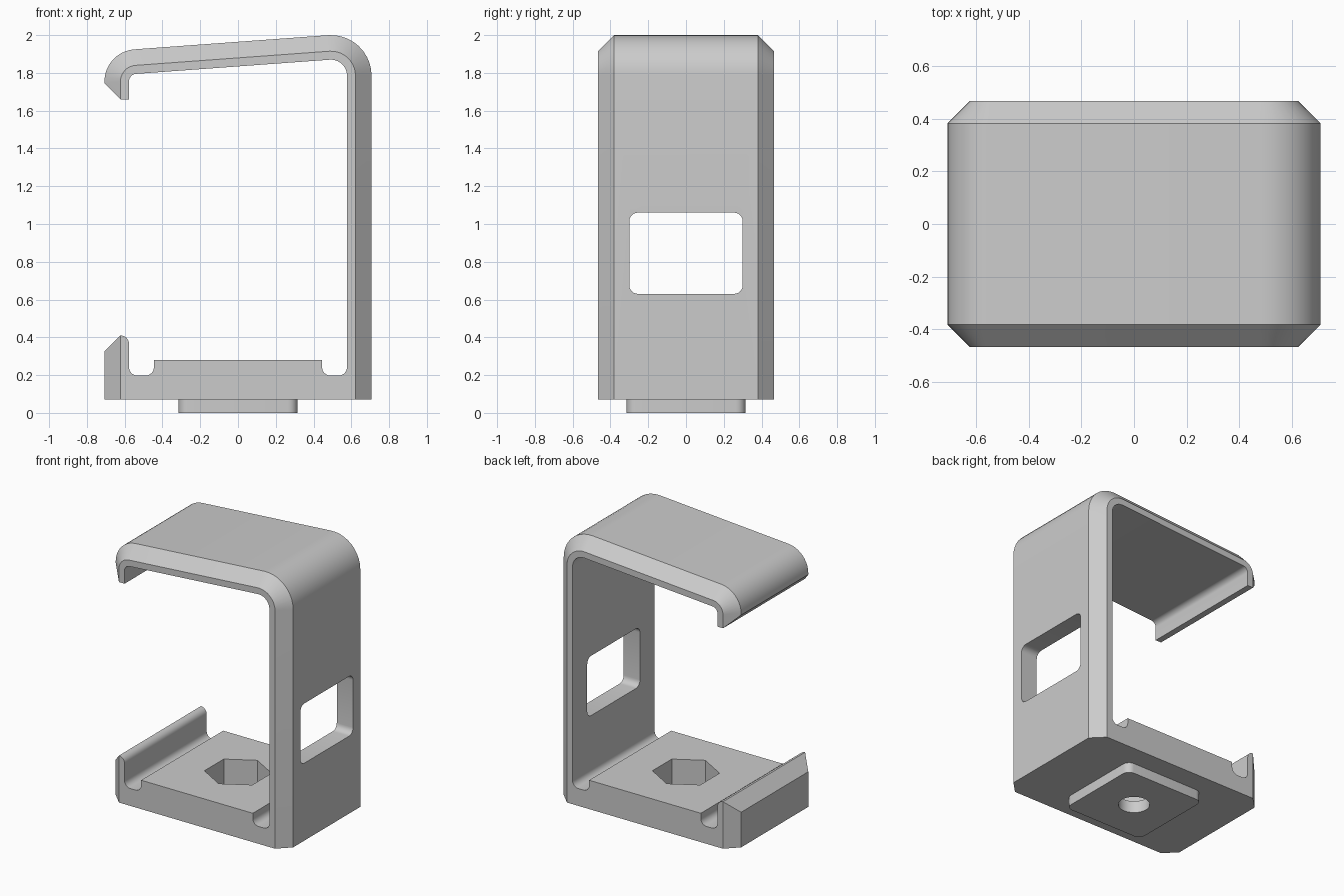
import bpy, bmesh
from math import radians, cos, sin, asin, hypot, atan2
from mathutils import Vector

if "Cube" in bpy.data.objects:
    bpy.data.objects.remove(bpy.data.objects["Cube"])

HALF_W, HALF_D, CHAMFER, WALL, BASE_Z = 0.707, 0.467, 0.085, 0.13, 0.072

grey = bpy.data.materials.new("plain grey")
grey.use_nodes = True
grey.diffuse_color = (0.6, 0.6, 0.6, 1)
grey.node_tree.nodes["Principled BSDF"].inputs["Base Color"].default_value = (0.6, 0.6, 0.6, 1)


def arc(cx, cy, r, start, end, steps=10):
    angles = [radians(start + (end - start) * i / steps) for i in range(steps + 1)]
    return [(cx + r * cos(a), cy + r * sin(a)) for a in angles]


def rounded_rect(w, h, r, cy=0):
    pts = []
    for sx, sy, a in ((1, 1, 0), (-1, 1, 90), (-1, -1, 180), (1, -1, 270)):
        pts += arc(sx * (w / 2 - r), cy + sy * (h / 2 - r), r, a, a + 90, 6)
    return pts


def loft(name, rings):
    """Skin matching closed rings of 3D points and cap both ends."""
    bm = bmesh.new()
    loops = [[bm.verts.new(p) for p in ring] for ring in rings]
    n = len(loops[0])
    for a, b in zip(loops, loops[1:]):
        for i in range(n):
            j = (i + 1) % n
            bm.faces.new((a[i], a[j], b[j], b[i]))
    bm.faces.new(loops[0])
    bm.faces.new(loops[-1])
    bmesh.ops.remove_doubles(bm, verts=bm.verts, dist=1e-5)
    bmesh.ops.recalc_face_normals(bm, faces=bm.faces)
    mesh = bpy.data.meshes.new(name)
    bm.to_mesh(mesh)
    bm.free()
    mesh.materials.append(grey)
    obj = bpy.data.objects.new(name, mesh)
    bpy.context.collection.objects.link(obj)
    return obj


def prism_z(name, pts, z0, z1):
    return loft(name, [[(x, y, z) for x, y in pts] for z in (z0, z1)])


def activate(obj):
    bpy.ops.object.select_all(action='DESELECT')
    obj.select_set(True)
    bpy.context.view_layer.objects.active = obj


def cut(obj, cutter):
    activate(obj)
    mod = obj.modifiers.new("cut", 'BOOLEAN')
    mod.operation, mod.solver, mod.object = 'DIFFERENCE', 'EXACT', cutter
    bpy.ops.object.modifier_apply(modifier=mod.name)
    bpy.data.objects.remove(cutter)


# Corner centres and outer radii of the roof bends
R_RAD, L_RAD = 0.215, 0.17
rx, rz = HALF_W - R_RAD, 1.785
lx, lz = -HALF_W + L_RAD, 1.755
tilt = 90 + (asin((R_RAD - L_RAD) / hypot(rx - lx, rz - lz)) + atan2(rz - lz, rx - lx)) * 57.29578


def outline(inset):
    """Closed C-shaped section; only its outer side moves by the inset."""
    w = HALF_W - inset
    inner = HALF_W - WALL
    slope = CHAMFER - inset
    pts = [(w, BASE_Z)]
    pts += arc(rx, rz, R_RAD - inset, 0, tilt)
    pts += arc(lx, lz, L_RAD - inset, tilt, 180)
    # hooked tip of the roof
    pts += [(-w, 1.66 + slope), (CHAMFER - HALF_W, 1.66), (-inner, 1.66)]
    # inside of roof and wall
    pts += arc(lx, lz, L_RAD - WALL, 180, tilt)
    pts += arc(rx, rz, R_RAD - WALL, tilt, 0)
    # two grooves beside the raised platform
    groove = 0.445
    for a, b in ((inner, groove), (-groove, -inner)):
        if a < 0:
            pts.append((a, 0.28))
        pts += arc(a - 0.045, 0.242, 0.045, 0, -90, 6)
        pts += arc(b + 0.045, 0.242, 0.045, -90, -180, 6)
        if b > 0:
            pts.append((b, 0.28))
    # lip of the base
    pts += arc(-inner - 0.045, 0.365, 0.045, 0, 90, 6)
    pts += [(-w, 0.41 - slope), (-w, BASE_Z)]
    return pts


# Bracket body with bevelled front and back rims
rings = []
for y, inset in ((-HALF_D, CHAMFER), (CHAMFER - HALF_D, 0), (HALF_D - CHAMFER, 0), (HALF_D, CHAMFER)):
    rings.append([(x, y, z) for x, z in outline(inset)])
bracket = loft("bracket_body", rings)

# Foot pad under the base
foot = prism_z("foot_pad", rounded_rect(0.63, 0.63, 0.05), 0, BASE_Z)

# Window through the side wall
window = rounded_rect(0.6, 0.43, 0.045, 0.845)
cut(bracket, loft("window_cutter", [[(x, y, z) for y, z in window] for x in (0.4, 0.9)]))

# Six-sided pocket in the platform and the bolt hole below it
cut(bracket, prism_z("pocket_cutter", arc(0, 0, 0.22, 30, 330, 5), 0.085, 0.5))
for part in (bracket, foot):
    cut(part, prism_z("hole_cutter", arc(0, 0, 0.103, 0, 348.75, 31), -0.1, 0.15))

for part in (bracket, foot):
    activate(part)
    bpy.ops.object.shade_smooth_by_angle(angle=radians(25))
